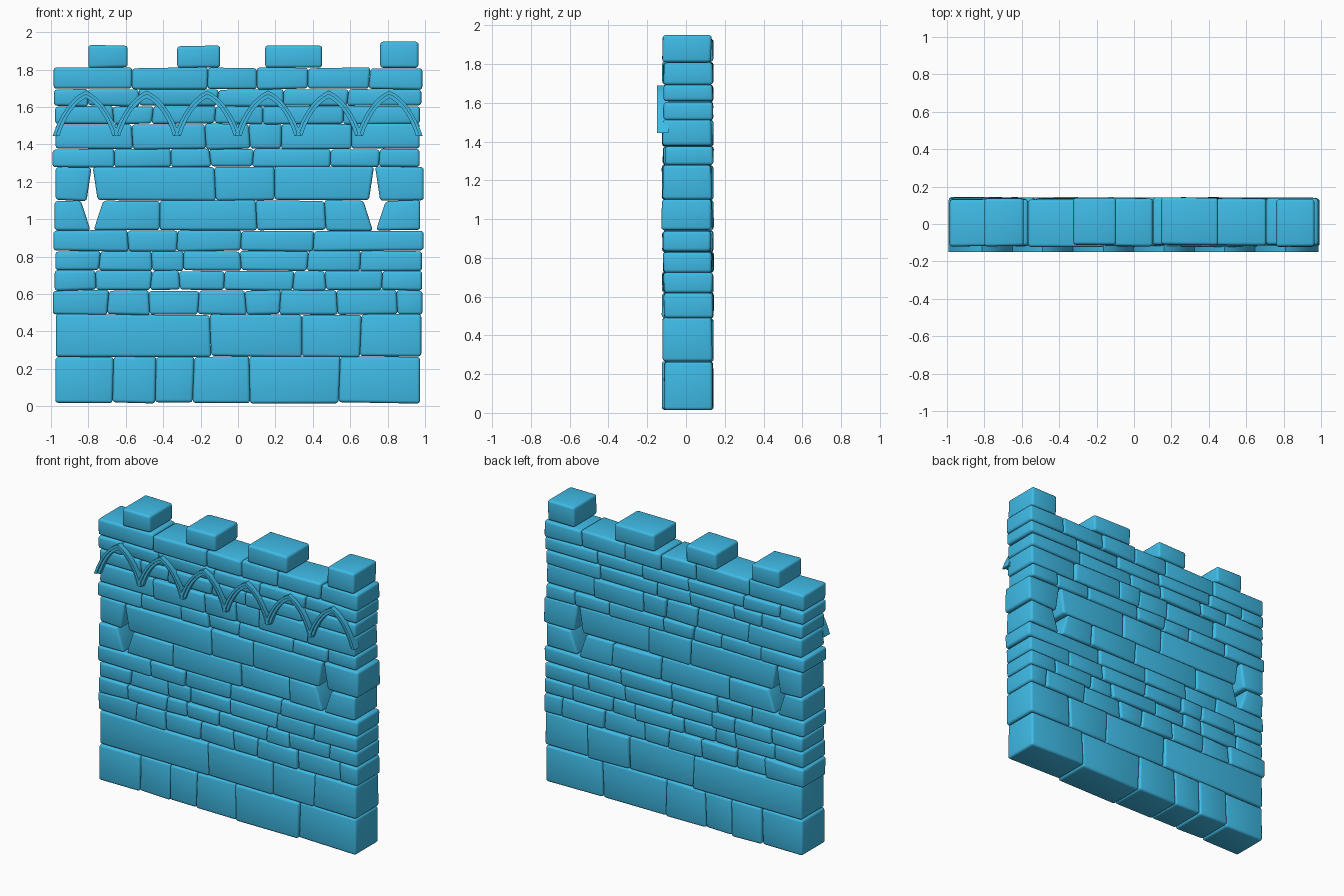
import bpy, bmesh, random
from mathutils import Vector

if "Cube" in bpy.data.objects:
    bpy.data.objects.remove(bpy.data.objects["Cube"])

random.seed(4)
stone = bpy.data.materials.new("stone_blue")
stone.diffuse_color = (0.05, 0.5, 0.8, 1)
stone.use_nodes = True
stone.node_tree.nodes["Principled BSDF"].inputs["Base Color"].default_value = stone.diffuse_color
FRONT, BACK = -0.117, 0.135


def jit(v):
    return random.uniform(-v, v)


def finish(bm, name, angle):
    bmesh.ops.recalc_face_normals(bm, faces=bm.faces)
    me = bpy.data.meshes.new(name)
    bm.to_mesh(me)
    bm.free()
    me.materials.append(stone)
    ob = bpy.data.objects.new(name, me)
    bpy.context.collection.objects.link(ob)
    bpy.ops.object.select_all(action='DESELECT')
    ob.select_set(True)
    bpy.context.view_layer.objects.active = ob
    bpy.ops.object.shade_smooth_by_angle(angle=angle)


def prism(bm, profile, y0, y1, uneven=0.0):
    """Extrude an x/z outline from y0 to y1."""
    a, b = [[bm.verts.new((x, y + jit(uneven), z)) for x, z in profile]
            for y in (y0, y1)]
    bm.faces.new(a)
    bm.faces.new(b[::-1])
    for i in range(len(a)):
        k = (i + 1) % len(a)
        bm.faces.new((a[i], b[i], b[k], a[k]))


def block(bm, left, right, z0, z1):
    """One hand-cut stone; left and right are (bottom x, top x)."""
    d, e = jit(0.007), 0.004
    prism(bm, [(left[0], z0 + jit(e)), (right[0], z0 + jit(e)),
               (right[1], z1 + jit(e)), (left[1], z1 + jit(e))],
          FRONT + d, BACK + d, e)


def run(bm, left, right, count, z0, z1):
    """Fill a stretch of a course with stones of uneven length."""
    weights = [random.uniform(0.5, 1.4) for _ in range(count)]
    x, total = left[0], sum(weights)
    span = right[0] - left[0]
    start = left
    for w in weights[:-1]:
        x += span * w / total
        joint = (x, x + jit(0.012))
        block(bm, start, joint, z0, z1)
        start = joint
    block(bm, start, right, z0, z1)


def rounded(bm):
    bmesh.ops.bevel(bm, geom=bm.edges[:], offset=0.016, segments=3,
                    profile=0.5, affect='EDGES', clamp_overlap=True)


# Courses from the ground up: top height and number of stones
z0 = 0.018
courses = [(.265, 6), (.49, 4), (.62, 8), (.725, 8), (.83, 7), (.94, 5), (1.10, 4),
           (1.28, 3), (1.375, 7), (1.51, 6), (1.605, 6), (1.695, 6), (1.81, 6)]
SLIT_X, SLIT_ROW = 0.755, 6
for i, (z1, count) in enumerate(courses):
    bm = bmesh.new()
    ends = [s * (0.983 + jit(0.012)) for s in (-1, 1)]
    left, right = (ends[0], ends[0]), (ends[1], ends[1])
    if i in (SLIT_ROW, SLIT_ROW + 1):
        # Diamond arrow slits: widest at the joint between the two courses
        widths = (0.008, 0.06) if i == SLIT_ROW else (0.03, 0.003)
        lo = [(-SLIT_X - .025 - w, -SLIT_X - .025 + w) for w in widths]
        hi = [(SLIT_X - .025 - w, SLIT_X - .025 + w) for w in widths]
        block(bm, left, (lo[0][0], lo[1][0]), z0, z1)
        run(bm, (lo[0][1], lo[1][1]), (hi[0][0], hi[1][0]), count, z0, z1)
        block(bm, (hi[0][1], hi[1][1]), right, z0, z1)
    else:
        run(bm, left, right, count, z0, z1)
    rounded(bm)
    finish(bm, f"stone_course_{i + 1}", 0.7)
    z0 = z1

# Merlons along the top
for k, (x0, x1) in enumerate([(-.80, -.59), (-.325, -.095), (.145, .45), (.76, .965)]):
    bm = bmesh.new()
    block(bm, (x0, x0), (x1, x1), z0, 1.947 if k == 3 else 1.928)
    rounded(bm)
    finish(bm, f"merlon_{k + 1}", 0.7)


def arch_curve(s, h, steps=8):
    """Pointed arch line from left foot over the apex to the right foot."""
    a, c, b = Vector((-s, 0)), Vector((-s * 0.64, h * 0.78)), Vector((0, h))
    half = []
    for n in range(steps + 1):
        t = n / steps
        half.append(a * (1 - t) ** 2 + c * 2 * t * (1 - t) + b * t * t)
    return half + [Vector((-p.x, p.y)) for p in half[-2::-1]]


# Blind arcade of pointed arches on the front, each with a raised outer rim
outer, mid, inner = [arch_curve(.178 - n * .018, .243 - n * .02) for n in range(3)]
for k in range(6):
    bm = bmesh.new()
    cx = -0.813 + k * 0.3245
    for a, b, y in ((outer, mid, -0.149), (mid, inner, -0.138)):
        prism(bm, [(cx + p.x, 1.445 + p.y) for p in a + b[::-1]], y, -0.09)
    finish(bm, f"pointed_arch_{k + 1}", 0.5)
